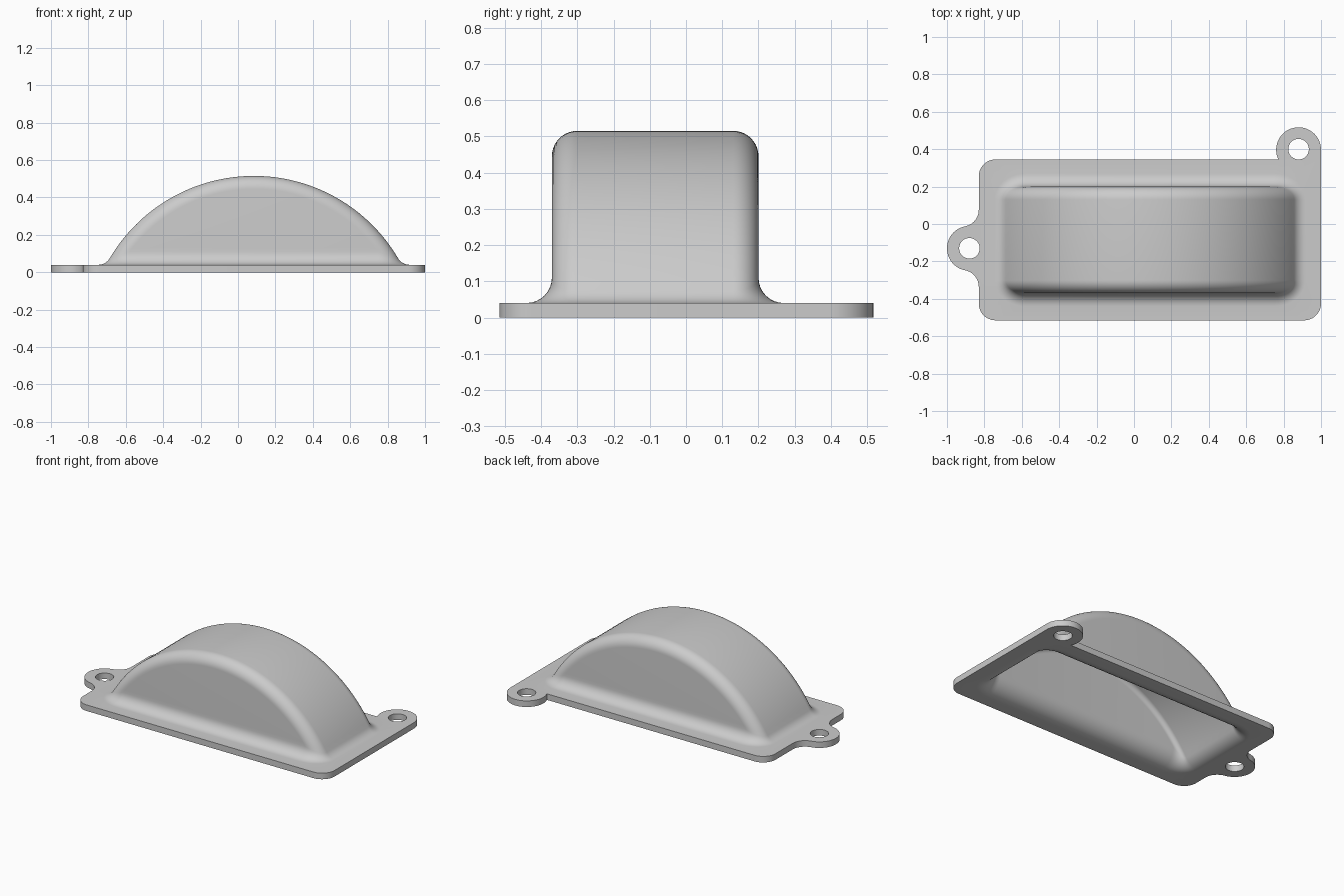
import bpy, bmesh
from math import sin, cos, acos, radians, pi
from mathutils import Vector

cube = bpy.data.objects.get("Cube")
if cube:
    bpy.data.objects.remove(cube, do_unlink=True)

SHEET = 0.04                      # sheet thickness, also height of the flange top
XC, YC, ZC = 0.085, -0.085, -0.38 # axis of the arched crown
R, HALF = 0.895, 0.285            # crown radius and half depth
EDGE, FILLET = 0.07, 0.07         # rounded arch edge, fillet at the flange
CORNER, STEPS, ARC = 10, 8, 64    # subdivisions

bm = bmesh.new()


def add_face(verts):
    unique = list(dict.fromkeys(verts))
    if len(unique) > 2:
        bm.faces.new(unique)


def dome_row(side, alpha):
    """One strip over the dome: flange, fillet, arch, fillet, flange."""
    z = SHEET + FILLET
    reach = R - EDGE + (EDGE + FILLET) * cos(alpha)
    theta0 = acos((z - ZC) / reach)
    radius = R - EDGE + EDGE * cos(alpha)
    y = YC + side * (HALF - EDGE + EDGE * sin(alpha))
    yb = YC + side * (HALF - EDGE + (EDGE + FILLET) * sin(alpha))

    def fillet(sx):
        centre = Vector((XC + sx * reach * sin(theta0), yb, z))
        inward = -Vector((sx * cos(alpha) * sin(theta0), side * sin(alpha),
                          cos(alpha) * cos(theta0)))
        down = Vector((0, 0, -1))
        return [centre + FILLET * down.slerp(inward, k / STEPS) for k in range(STEPS)]

    arch = []
    for j in range(ARC + 1):
        t = theta0 * (2 * j / ARC - 1)
        arch.append(Vector((XC + radius * sin(t), y, ZC + radius * cos(t))))
    return [bm.verts.new(p) for p in fillet(-1) + arch + fillet(1)[::-1]]


# Arched dome with rounded edges
angles = [pi / 2 * k / CORNER for k in range(CORNER + 1)]
rows = [dome_row(-1, a) for a in reversed(angles)] + [dome_row(1, a) for a in angles]
for a, b in zip(rows, rows[1:]):
    for k in range(len(a) - 1):
        add_face([a[k], a[k + 1], b[k + 1], b[k]])

# Flat front and back walls with their straight fillets
for row in (rows[0], rows[-1]):
    for k in range(len(row) // 2):
        add_face([row[k], row[k + 1], row[-2 - k], row[-1 - k]])
rim = [e for e in bm.edges if e.is_boundary]


def arc(x, y, r, start, end, n=12):
    return [(x + r * cos(radians(start + (end - start) * k / n)),
             y + r * sin(radians(start + (end - start) * k / n))) for k in range(n + 1)]


def closed_loop(points):
    verts = [bm.verts.new((x, y, SHEET)) for x, y in points]
    return [bm.edges.new((v, verts[(i + 1) % len(verts)])) for i, v in enumerate(verts)]


# Flange outline with two screw tabs
outline = (arc(0.91, -0.425, 0.09, -90, 0)
           + arc(0.88, 0.397, 0.12, 0, 206, 28)
           + arc(-0.74, 0.255, 0.09, 90, 180)
           + arc(-0.92, 0.076, 0.09, 0, -79)
           + arc(-0.88, -0.13, 0.12, 101, 259, 24)[1:-1]
           + arc(-0.92, -0.336, 0.09, 79, 0)
           + arc(-0.74, -0.425, 0.09, 180, 270))
edges = rim + closed_loop(outline)
for hx, hy in ((0.88, 0.4), (-0.88, -0.13)):
    edges += closed_loop(arc(hx, hy, 0.055, 0, 360, 32)[:-1])
bmesh.ops.triangle_fill(bm, use_beauty=True, edges=edges, normal=(0, 0, 1))

bmesh.ops.recalc_face_normals(bm, faces=bm.faces[:])
if sum(f.normal.z * f.calc_area() for f in bm.faces) < 0:
    bmesh.ops.reverse_faces(bm, faces=bm.faces[:])

mesh = bpy.data.meshes.new("domed_cover")
bm.to_mesh(mesh)
bm.free()
cover = bpy.data.objects.new("domed_cover", mesh)
bpy.context.collection.objects.link(cover)

# Single grey material
grey = bpy.data.materials.new("plain_grey")
grey.use_nodes = True
colour = (0.6, 0.6, 0.6, 1)
grey.diffuse_color = colour
grey.node_tree.nodes["Principled BSDF"].inputs["Base Color"].default_value = colour
mesh.materials.append(grey)

# Give the sheet its thickness, then smooth the curves
bpy.ops.object.select_all(action="DESELECT")
cover.select_set(True)
bpy.context.view_layer.objects.active = cover
shell = cover.modifiers.new("sheet_thickness", "SOLIDIFY")
shell.thickness = SHEET
shell.offset = -1
shell.use_even_offset = True
bpy.ops.object.modifier_apply(modifier=shell.name)
bpy.ops.object.shade_smooth_by_angle(angle=radians(30))
